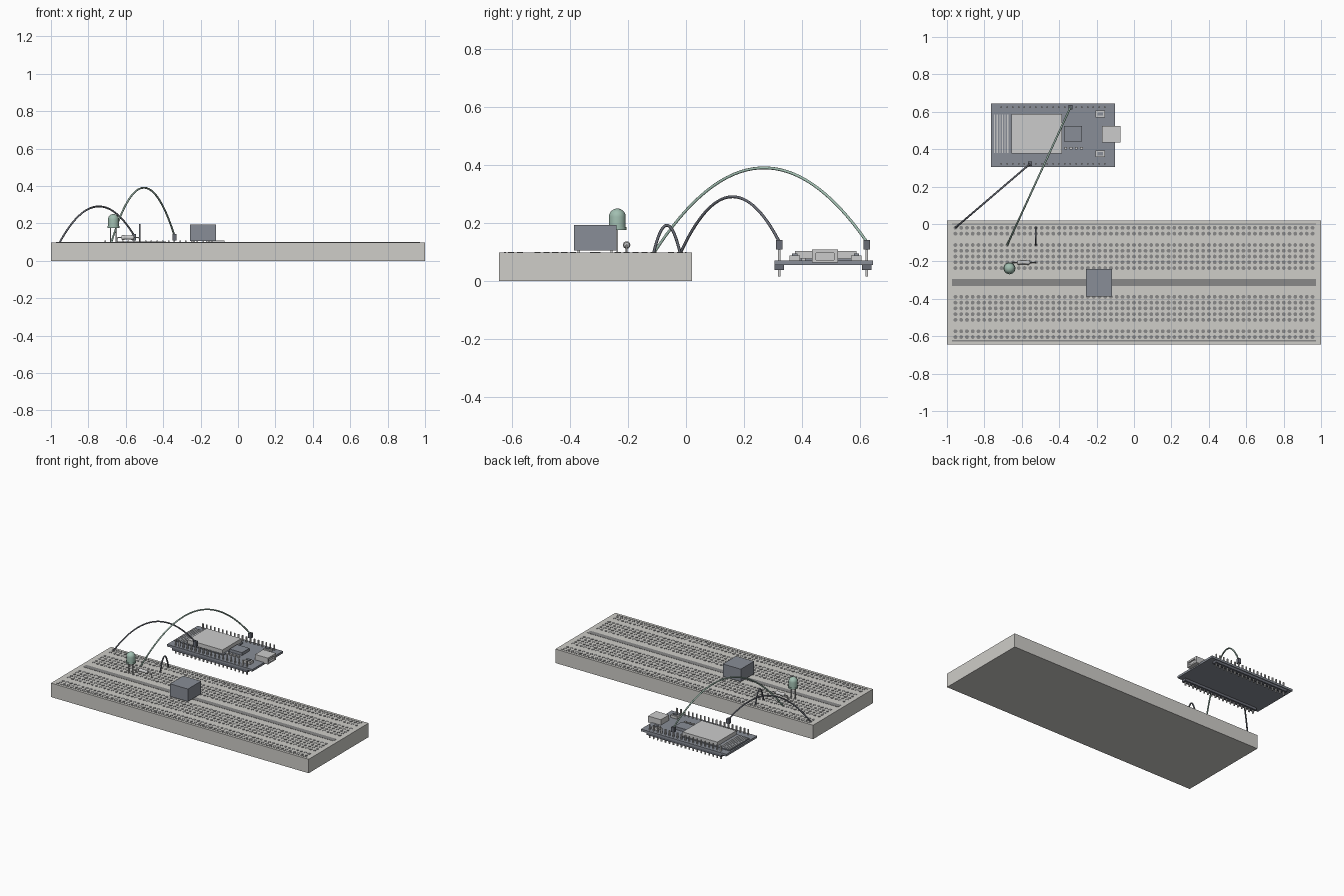
import bpy, bmesh, math
from mathutils import Matrix, Vector

if "Cube" in bpy.data.objects:
    bpy.data.objects.remove(bpy.data.objects["Cube"])

mats = {}
def mat(name, rgb):
    m = bpy.data.materials.new(name)
    m.diffuse_color = (*rgb, 1)
    m.use_nodes = True
    m.node_tree.nodes["Principled BSDF"].inputs["Base Color"].default_value = m.diffuse_color
    mats[name] = m

mat("ivory", (0.62, 0.61, 0.58))
mat("hole", (0.25, 0.25, 0.25))
mat("dark", (0.14, 0.15, 0.18))
mat("slate", (0.25, 0.27, 0.31))
mat("metal", (0.55, 0.56, 0.57))
mat("green", (0.36, 0.52, 0.44))

def finish(name, bm, m, smooth=False):
    bmesh.ops.recalc_face_normals(bm, faces=bm.faces)
    me = bpy.data.meshes.new(name)
    bm.to_mesh(me)
    bm.free()
    ob = bpy.data.objects.new(name, me)
    bpy.context.collection.objects.link(ob)
    me.materials.append(mats[m])
    if smooth:
        bpy.ops.object.select_all(action='DESELECT')
        ob.select_set(True)
        bpy.context.view_layer.objects.active = ob
        bpy.ops.object.shade_smooth_by_angle(angle=math.radians(40))
    return ob

def boxes(name, items, m):
    """items: (x0, x1, y0, y1, z0, z1) boxes joined in one object"""
    bm = bmesh.new()
    for x0, x1, y0, y1, z0, z1 in items:
        M = Matrix.Translation(((x0+x1)/2, (y0+y1)/2, (z0+z1)/2)) @ \
            Matrix.Diagonal((x1-x0, y1-y0, z1-z0, 1))
        bmesh.ops.create_cube(bm, size=1, matrix=M)
    return finish(name, bm, m)

def lathe(name, profile, M, m, steps=24):
    """profile: (radius, height) points spun about local z"""
    bm = bmesh.new()
    vs = [bm.verts.new((r, 0, z)) for r, z in profile]
    es = [bm.edges.new(p) for p in zip(vs, vs[1:])]
    bmesh.ops.spin(bm, geom=vs+es, axis=(0, 0, 1), cent=(0, 0, 0),
                   angle=2*math.pi, steps=steps, use_merge=True)
    bmesh.ops.remove_doubles(bm, verts=bm.verts, dist=1e-5)
    bm.transform(M)
    return finish(name, bm, m, True)

def tube(name, pts, r, m):
    cu = bpy.data.curves.new(name, 'CURVE')
    cu.dimensions = '3D'
    cu.bevel_depth, cu.bevel_resolution, cu.use_fill_caps = r, 2, True
    sp = cu.splines.new('POLY')
    sp.points.add(len(pts)-1)
    for p, c in zip(sp.points, pts):
        p.co = (*c, 1)
    sp.use_smooth = True
    cu.materials.append(mats[m])
    ob = bpy.data.objects.new(name, cu)
    bpy.context.collection.objects.link(ob)

def arc(name, a, b, h, m, r=0.005):
    a, b = Vector(a), Vector(b)
    tube(name, [a.lerp(b, t) + Vector((0, 0, 4*h*t*(1-t))) for t in [i/32 for i in range(33)]], r, m)

# breadboard body, centre channel, rail stripes
P = 0.0308
CY = -0.3125
boxes("breadboard", [(-1, 1, -0.645, 0.02, 0, 0.098)], "ivory")
boxes("centre_channel", [(-0.973, 0.973, CY-0.018, CY+0.018, 0.09, 0.0995)], "hole")
boxes("rail_stripes", [(-0.973, 0.973, CY+s*0.312-0.003, CY+s*0.312+0.003, 0.09, 0.0995)
                       for s in (-1, 1)], "hole")

# contact holes
bm = bmesh.new()
rows = [0.077 + P*i for i in range(5)] + [0.261, 0.292]
for y in rows:
    for s in (-1, 1):
        for i in range(63):
            bmesh.ops.create_cone(bm, cap_ends=True, segments=10, radius1=0.0105, radius2=0.0105,
                                  depth=0.006, matrix=Matrix.Translation(((i-31)*P, CY+s*y, 0.097)))
finish("contact_holes", bm, "hole")

# square component straddling the channel
boxes("cube_component", [(-0.257, -0.118, -0.387, -0.24, 0.105, 0.193)], "slate")
boxes("cube_legs", [(x-0.005, x+0.005, y-0.004, y+0.004, 0.09, 0.107)
                    for x in (-0.235, -0.14) for y in (-0.37, -0.257)], "metal")

# LED with dome and two legs
L = (-0.666, -0.237)
dome = [(0.029*math.cos(a), 0.221+0.029*math.sin(a)) for a in [i*math.pi/16 for i in range(8)]]
lathe("led_bulb", [(0, 0.176), (0.032, 0.176), (0.032, 0.186), (0.029, 0.186)] + dome + [(0, 0.25)],
      Matrix.Translation((*L, 0)), "green")
boxes("led_legs", [(L[0]+s*0.015-0.003, L[0]+s*0.015+0.003, L[1]-0.003, L[1]+0.003, 0.09, 0.178)
                   for s in (-1, 1)], "metal")

# resistor
RX, RY, RZ = -0.59, -0.205, 0.124
lathe("resistor_body", [(0, -0.034), (0.009, -0.034), (0.013, -0.029), (0.013, -0.019), (0.0105, -0.015),
                        (0.0105, 0.015), (0.013, 0.019), (0.013, 0.029), (0.009, 0.034), (0, 0.034)],
      Matrix.Translation((RX, RY, RZ)) @ Matrix.Rotation(math.pi/2, 4, 'Y'), "metal", 16)
tube("resistor_lead", [(RX-0.058, RY, 0.09), (RX-0.058, RY, RZ-0.006), (RX-0.052, RY, RZ),
                       (RX+0.058, RY, RZ), (RX+0.064, RY, RZ-0.006), (RX+0.064, RY, 0.09)], 0.003, "metal")

# controller board with stacked parts
B0, B1 = 0.055, 0.07
boxes("controller_board", [(-0.765, -0.102, 0.305, 0.645, B0, B1)], "slate")
boxes("radio_module_base", [(-0.755, -0.375, 0.372, 0.593, B1, 0.077)], "slate")
boxes("radio_shield", [(-0.655, -0.385, 0.377, 0.588, 0.077, 0.104)], "metal")
boxes("antenna_traces", [(x-0.003, x+0.003, 0.38, 0.585, 0.077, 0.079)
                         for x in [-0.745 + 0.014*i for i in range(6)]], "metal")
boxes("chip", [(-0.373, -0.277, 0.44, 0.523, B1, 0.09)], "slate")
boxes("small_parts", [(x, x+0.015, 0.398, 0.413, B1, 0.08)
                      for x in [-0.372 + 0.028*i for i in range(4)]], "metal")
boxes("button_bases", [(-0.206, -0.155, y-0.018, y+0.018, B1, 0.088) for y in (0.375, 0.588)], "metal")
boxes("button_caps", [(-0.195, -0.166, y-0.009, y+0.009, 0.088, 0.095) for y in (0.375, 0.588)], "slate")

# USB socket: hollow shell with tongue
boxes("usb_socket", [(-0.172, -0.073, 0.435, 0.525, 0.096, 0.108),
                     (-0.172, -0.073, 0.435, 0.525, 0.063, 0.073),
                     (-0.172, -0.073, 0.435, 0.449, 0.073, 0.096),
                     (-0.172, -0.073, 0.511, 0.525, 0.073, 0.096),
                     (-0.172, -0.085, 0.449, 0.511, 0.073, 0.096)], "metal")

# pin headers
pin_y = (0.322, 0.624)
pin_x = [-0.7095 + P*i for i in range(19)]
boxes("header_strips", [(-0.725, -0.14, y-0.016, y+0.016, 0.038, B0) for y in pin_y], "dark")
boxes("header_pins", [(x-0.004, x+0.004, y-0.004, y+0.004, 0.015, 0.108)
                      for x in pin_x for y in pin_y], "metal")

# jumper wires and their sockets on the pins
ends = [(pin_x[5], pin_y[0]), (pin_x[12], pin_y[1])]
boxes("jumper_sockets", [(x-0.011, x+0.011, y-0.011, y+0.011, 0.108, 0.142) for x, y in ends], "dark")
arc("ground_wire", (-0.955, -0.02, 0.095), (*ends[0], 0.135), 0.175, "dark")
arc("signal_wire", (-0.678, -0.112, 0.095), (*ends[1], 0.135), 0.275, "green")
arc("bridge_wire", (-0.525, -0.02, 0.095), (-0.525, -0.112, 0.095), 0.097, "dark")
